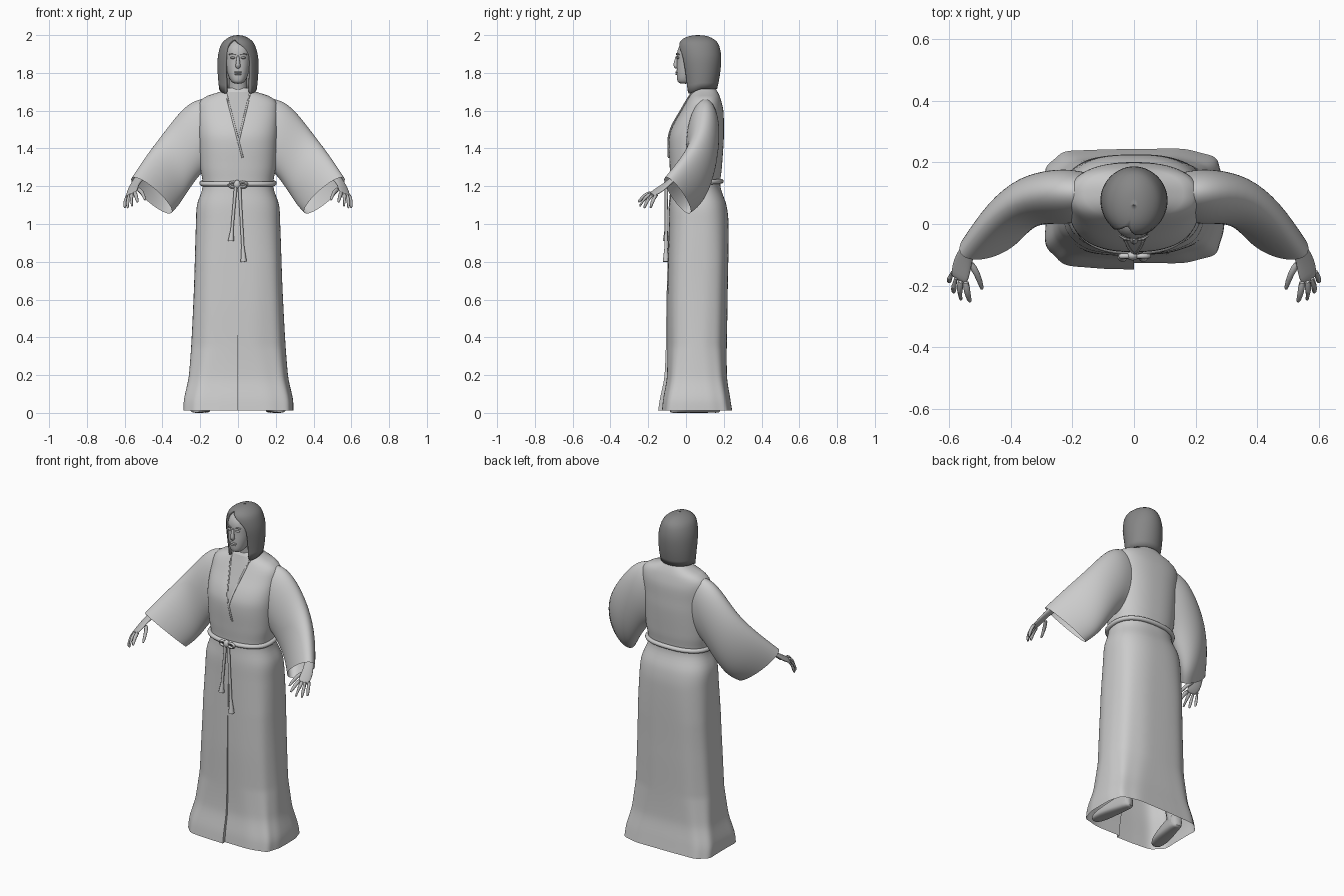
import bpy, bmesh, math
from mathutils import Vector as V

if "Cube" in bpy.data.objects:
    bpy.data.objects.remove(bpy.data.objects["Cube"], do_unlink=True)


def material(name, grey):
    m = bpy.data.materials.new(name)
    m.use_nodes = True
    col = (grey, grey, grey, 1)
    m.diffuse_color = col
    m.node_tree.nodes["Principled BSDF"].inputs["Base Color"].default_value = col
    return m


ROBE = material("robe light grey", 0.6)
SKIN = material("skin grey", 0.5)
HAIR = material("hair dark grey", 0.24)


def finish(name, bm, mat, subdiv=0, angle=45):
    bmesh.ops.remove_doubles(bm, verts=bm.verts, dist=1e-5)
    bmesh.ops.recalc_face_normals(bm, faces=bm.faces)
    me = bpy.data.meshes.new(name)
    bm.to_mesh(me)
    bm.free()
    ob = bpy.data.objects.new(name, me)
    bpy.context.collection.objects.link(ob)
    me.materials.append(mat)
    bpy.ops.object.select_all(action="DESELECT")
    ob.select_set(True)
    bpy.context.view_layer.objects.active = ob
    bpy.ops.object.shade_smooth_by_angle(angle=math.radians(angle))
    if subdiv:
        mod = ob.modifiers.new("smooth", "SUBSURF")
        mod.levels = mod.render_levels = subdiv
    return ob


def loft(name, rings, mat, wrap=True, caps=True, subdiv=0, angle=45):
    bm = bmesh.new()
    rows = [[bm.verts.new(p) for p in r] for r in rings]
    n = len(rows[0])
    for a, b in zip(rows, rows[1:]):
        for i in range(n if wrap else n - 1):
            j = (i + 1) % n
            bm.faces.new((a[i], a[j], b[j], b[i]))
    if caps:
        bm.faces.new(rows[0])
        bm.faces.new(rows[-1])
    return finish(name, bm, mat, subdiv, angle)


def spow(v, p):
    return math.copysign(abs(v) ** (2 / p), v)


def ring(c, a, b, n=16, p=2.0):
    turn = [2 * math.pi * i / n for i in range(n)]
    return [V(c) + V(a) * spow(math.cos(t), p) + V(b) * spow(math.sin(t), p) for t in turn]


def tube(name, pts, radii, mat, n=10, closed=False, subdiv=0):
    pts = [V(p) for p in pts]
    rings = []
    for i, p in enumerate(pts):
        if closed:
            d = pts[(i + 1) % len(pts)] - pts[i - 1]
        else:
            d = pts[min(i + 1, len(pts) - 1)] - pts[max(i - 1, 0)]
        d.normalize()
        ref = V((1, 0, 0)) if abs(d.z) > 0.8 else V((0, 0, 1))
        u = d.cross(ref).normalized()
        r = radii if isinstance(radii, float) else radii[i]
        rings.append(ring(p, u * r, d.cross(u) * r, n))
    if closed:
        rings.append(rings[0])
    return loft(name, rings, mat, caps=not closed, subdiv=subdiv)


def ball(name, loc, size, mat):
    bm = bmesh.new()
    bmesh.ops.create_uvsphere(bm, u_segments=16, v_segments=10, radius=1)
    for v in bm.verts:
        v.co = V(loc) + V([a * s for a, s in zip(v.co, size)])
    return finish(name, bm, mat)


# Robe profile: height, half width, front y, back y
BODY = [(0.012, 0.29, -0.126, 0.243), (0.07, 0.288, -0.12, 0.234), (0.2, 0.262, -0.1, 0.216),
        (0.6, 0.237, -0.098, 0.22), (1.0, 0.223, -0.09, 0.225), (1.1, 0.217, -0.088, 0.214),
        (1.2, 0.187, -0.08, 0.182), (1.3, 0.2, -0.086, 0.19), (1.45, 0.21, -0.09, 0.2),
        (1.52, 0.212, -0.07, 0.2), (1.6, 0.212, -0.025, 0.198), (1.65, 0.202, 0.003, 0.187),
        (1.68, 0.16, 0.02, 0.177), (1.7, 0.095, 0.03, 0.167), (1.72, 0.07, 0.042, 0.155)]
POWER = 2.4


def body(z):
    """Smooth interpolation of the robe profile."""
    k = max(i for i in range(len(BODY) - 1) if BODY[i][0] <= z or i == 0)
    r = [BODY[min(max(k + d, 0), len(BODY) - 1)] for d in (-1, 0, 1, 2)]
    h = r[2][0] - r[1][0]
    t = (z - r[1][0]) / h
    out = []
    for c in (1, 2, 3):
        m1 = (r[2][c] - r[0][c]) / (r[2][0] - r[0][0]) * h
        m2 = (r[3][c] - r[1][c]) / (r[3][0] - r[1][0]) * h
        out.append((2*t**3 - 3*t*t + 1) * r[1][c] + (t**3 - 2*t*t + t) * m1
                   + (3*t*t - 2*t**3) * r[2][c] + (t**3 - t*t) * m2)
    return out


def body_ring(z, n=96):
    rx, yf, yb = body(z)
    fade = max(0, 1 - z / 1.15)
    # The skirt gets squarer towards the hem
    p = POWER + 0.6 * min(1, max(0, (1.2 - z) / 0.4)) + 2 * max(0, 1 - z / 0.35)
    pts = []
    for k in range(n + 1):
        t = k / n
        a = 2 * math.pi * t - math.pi / 2
        fold = 1 + 0.012 * fade * math.cos(9 * a)
        lap = (0.003 + 0.019 * fade ** 3) * max(0, t - 0.75) * 4 if z < 1.2 else 0
        pts.append(V((rx * fold * spow(math.cos(a), p),
                      (yf + yb) / 2 + (yb - yf) / 2 * fold * spow(math.sin(a), p) - lap, z)))
    return pts


def front(x, z, out):
    rx, yf, yb = body(z)
    s = (1 - min(0.99, abs(x / rx)) ** POWER) ** (1 / POWER)
    return V((x, (yf + yb) / 2 - (yb - yf) / 2 * s - out, z))


# Robe body with an overlapping front edge on the skirt
loft("robe_body", [body_ring(0.012 + 1.708 * i / 85) for i in range(86)], ROBE, caps=False)

# Neckline: skin in the opening and two crossing lapel edges
rows = []
for i in range(15):
    z = 1.44 + 0.26 * i / 14
    left, right = -0.065 + (1.69 - z) * 0.265, 0.065 - (1.69 - z) * 0.25
    rows.append([front(left + (right - left) * j / 12, z, 0.004) for j in range(13)])
loft("chest_opening", rows, SKIN, wrap=False, caps=False)
for side, x0, x1, z1 in (("right", -0.065, 0.025, 1.35), ("left", 0.065, 0.0, 1.43)):
    path = [front(x0 + (x1 - x0) * i / 12, 1.7 + (z1 - 1.7) * i / 12, 0.003) for i in range(13)]
    tube(side + "_lapel_edge", path, 0.005, ROBE, 8)

# Belt, knot and hanging tails
belt = [V((p.x * 1.03, p.y * 1.03 + (0 if p.y > 0 else -0.004), 1.212 + 0.08 * max(0, p.y)))
        for p in body_ring(1.21, 64)[:-1]]
tube("belt", belt, 0.013, ROBE, 10, closed=True)
ball("belt_knot", (-0.005, -0.102, 1.21), (0.02, 0.016, 0.023), ROBE)
for s in (-1, 1):
    loop = [(s * 0.025 + 0.022 * math.cos(a), -0.104, 1.208 + 0.013 * math.sin(a))
            for a in [i * math.pi / 6 for i in range(12)]]
    tube("knot_loop", loop, 0.008, ROBE, 8, closed=True)
for x0, x1, z1 in ((-0.012, -0.037, 0.91), (0.008, 0.03, 0.8)):
    path = [V((x0, -0.104, 1.2)).lerp(V((x1, -0.106, z1)), t) for t in (0, 0.3, 0.6, 0.8, 0.84, 1)]
    tube("belt_tail", path, [0.009, 0.008, 0.008, 0.008, 0.01, 0.017], ROBE)

# Sleeve sections: top point, bottom point, half thickness
SLEEVE = [((0.06, 0.1, 1.64), (0.13, 0.08, 1.3), 0.06), ((0.18, 0.105, 1.678), (0.195, 0.07, 1.27), 0.088),
          ((0.28, 0.11, 1.635), (0.235, 0.07, 1.215), 0.088), ((0.39, 0.085, 1.49), (0.285, 0.07, 1.14), 0.083),
          ((0.48, 0.005, 1.37), (0.32, 0.055, 1.09), 0.074), ((0.56, -0.1, 1.248), (0.355, 0.01, 1.055), 0.062)]
# Finger paths: knuckle, middle joint, tip
FINGERS = {"index": ((0.546, -0.18, 1.168), (0.541, -0.222, 1.152), (0.532, -0.25, 1.118)),
           "middle": ((0.56, -0.178, 1.163), (0.566, -0.218, 1.142), (0.561, -0.243, 1.097)),
           "ring": ((0.574, -0.168, 1.16), (0.585, -0.204, 1.132), (0.584, -0.22, 1.087)),
           "little": ((0.584, -0.15, 1.16), (0.598, -0.175, 1.132), (0.599, -0.187, 1.088)),
           "thumb": ((0.535, -0.12, 1.19), (0.507, -0.16, 1.172), (0.493, -0.208, 1.13))}

for side, s in (("left", 1), ("right", -1)):
    def flip(p):
        return V((p[0] * s, p[1], p[2]))

    # Wide sleeve, open at the mouth
    mids = [(V(t) + V(b)) / 2 for t, b, w in SLEEVE]
    rings = []
    for i, (t, b, w) in enumerate(SLEEVE):
        along = mids[min(i + 1, 5)] - mids[max(i - 1, 0)]
        up = (V(t) - V(b)) / 2
        across = up.cross(along).normalized() * w
        rings.append([flip(p) for p in ring(mids[i], across, up, 20)])
    loft(side + "_sleeve", rings, ROBE, caps=False, subdiv=2)

    # Forearm and palm
    rings = []
    for c, a, b in (((0.44, 0.03, 1.34), 0.034, 0.034), ((0.51, -0.045, 1.26), 0.03, 0.028),
                    ((0.545, -0.095, 1.215), 0.025, 0.021), ((0.556, -0.13, 1.187), 0.034, 0.019),
                    ((0.565, -0.17, 1.163), 0.033, 0.014), ((0.568, -0.184, 1.156), 0.026, 0.008)):
        rings.append([flip(p) for p in ring(c, V((0.85, 0.45, -0.28)) * a, V((0.3, 0.45, 0.84)) * b, 12)])
    loft(side + "_hand", rings, SKIN, subdiv=1, angle=80)
    for name, path in FINGERS.items():
        pts = [V(p) for p in path]
        pts.append(pts[2] + (pts[2] - pts[1]) * 0.08)
        tube(side + "_" + name, [flip(p) for p in pts], [0.013, 0.0115, 0.008, 0.003], SKIN, 8, subdiv=1)

    # Shoe turned slightly outward, with a lower leg
    rings = []
    for t, w, h in ((-0.135, 0.015, 0.022), (-0.11, 0.04, 0.035), (-0.03, 0.048, 0.055),
                    (0.06, 0.038, 0.09), (0.115, 0.035, 0.09), (0.13, 0.015, 0.06)):
        c = (0.195 - 0.2 * t, 0.05 + t, h / 2)
        rings.append([flip(p) for p in ring(c, (w, w * 0.25, 0), (0, 0, h / 2), 16, 3)])
    loft(side + "_shoe", rings, SKIN, subdiv=1)
    tube(side + "_leg", [flip(p) for p in ((0.175, 0.13, 0.05), (0.14, 0.1, 0.45), (0.1, 0.08, 0.95))],
         [0.034, 0.05, 0.07], SKIN)

    # Eyelid and brow, low reliefs on the face
    ball(side + "_eye", flip((0.028, -0.043, 1.88)), (0.014, 0.008, 0.006), SKIN)
    tube(side + "_brow", [flip(p) for p in ((0.012, -0.05, 1.896), (0.03, -0.048, 1.902), (0.048, -0.037, 1.898))],
         [0.003, 0.005, 0.003], SKIN, 6)

# Head and neck
HEAD = [(1.742, 0.022, -0.034, 0.03), (1.755, 0.038, -0.047, 0.05), (1.785, 0.053, -0.05, 0.09),
        (1.83, 0.064, -0.05, 0.12), (1.87, 0.07, -0.047, 0.14), (1.91, 0.072, -0.05, 0.15),
        (1.95, 0.062, -0.036, 0.14), (1.98, 0.03, 0.005, 0.11)]
loft("head", [ring((0, (f + b) / 2, z), (r, 0, 0), (0, (b - f) / 2, 0), 24, 2.3) for z, r, f, b in HEAD],
     SKIN, subdiv=2, angle=80)
tube("neck", [(0, 0.095, 1.64), (0, 0.085, 1.72), (0, 0.065, 1.8)], [0.062, 0.049, 0.046], SKIN, 20)
tube("nose", [(0, -0.046, 1.895), (0, -0.053, 1.865), (0, -0.056, 1.84), (0, -0.046, 1.824)],
     [0.007, 0.009, 0.015, 0.012], SKIN, subdiv=1)
for name, z, r in (("upper_lip", 1.803, 0.022), ("lower_lip", 1.793, 0.018)):
    ball(name, (0, -0.047, z), (r, 0.009, 0.0055), SKIN)

# Hair: height, half width, front y, back y, half width of the face opening
CAP = [(1.715, 0.1, -0.01, 0.165, 0.062), (1.78, 0.108, -0.02, 0.18, 0.067), (1.85, 0.11, -0.035, 0.187, 0.068),
       (1.9, 0.107, -0.042, 0.188, 0.064), (1.945, 0.094, -0.044, 0.178, 0.043), (1.97, 0.078, -0.034, 0.163, 0.016),
       (1.99, 0.048, -0.004, 0.13, 0.0), (1.998, 0.024, 0.03, 0.1, 0.0), (2.0, 0.0005, 0.062, 0.063, 0.0)]
rows = []
for z, r, f, b, gap in CAP:
    a0 = math.asin(gap / r)
    part = -0.35 * min(1, max(0, (z - 1.9) / 0.07))
    row = []
    for i in range(33):
        a = part + a0 + (2 * math.pi - 2 * a0) * i / 32
        drop = 0.035 * max(0, math.cos(a)) if z < 1.75 else 0
        row.append(V((r * math.sin(a), (f + b) / 2 - (b - f) / 2 * math.cos(a), z - drop)))
    rows.append(row)
hair = loft("hair", rows, HAIR, wrap=False, caps=False, subdiv=1, angle=70)
shell = hair.modifiers.new("thickness", "SOLIDIFY")
shell.thickness = 0.014
shell.offset = -1
